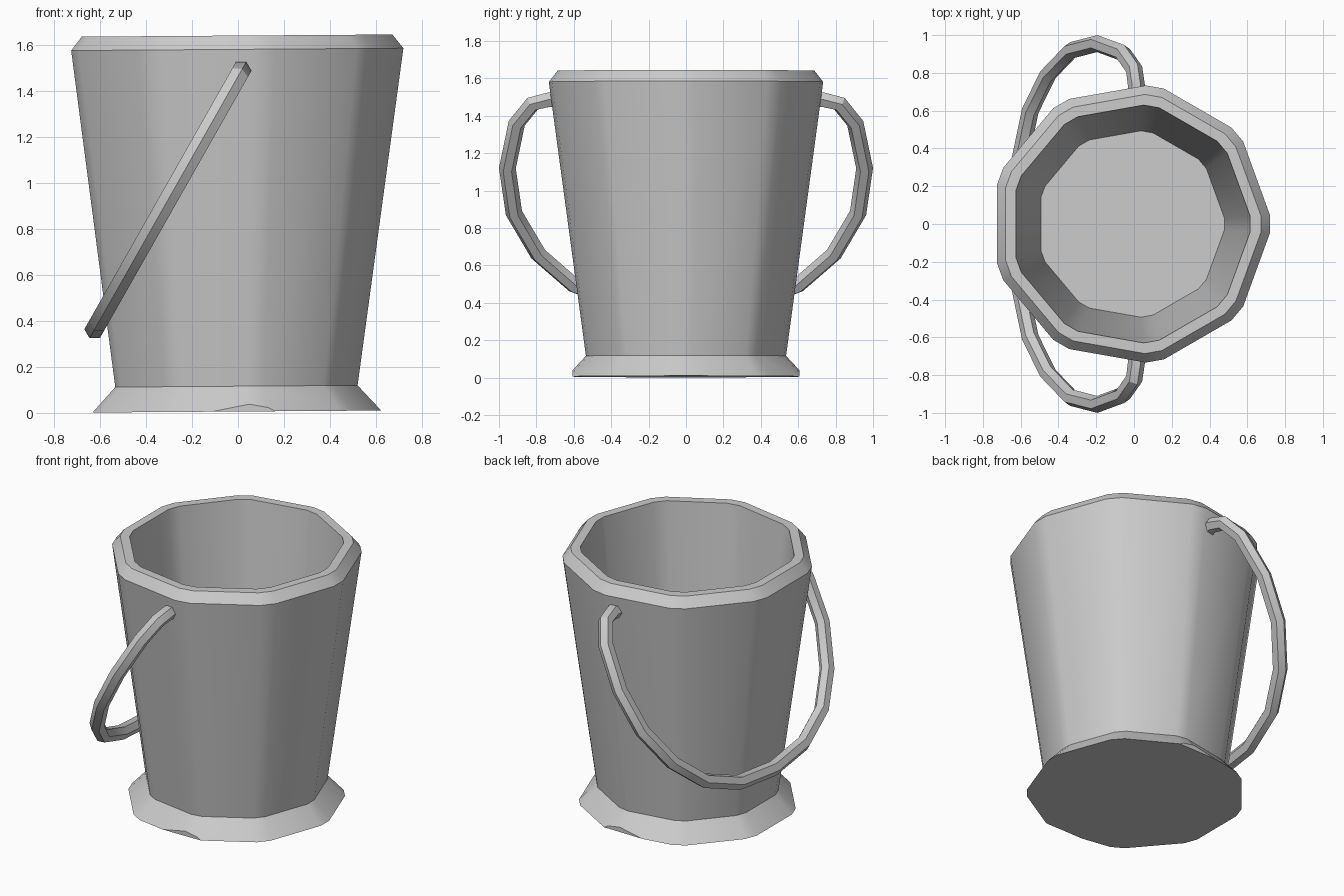
import bpy, bmesh
from math import cos, sin, pi, radians
from mathutils import Vector

cube = bpy.data.objects.get("Cube")
if cube:
    bpy.data.objects.remove(cube, do_unlink=True)

grey = bpy.data.materials.new("grey metal")
grey.use_nodes = True
COLOUR = (0.6, 0.6, 0.6, 1)
grey.diffuse_color = COLOUR
grey.node_tree.nodes["Principled BSDF"].inputs["Base Color"].default_value = COLOUR

SIDES = 9
CENTRE_X = -0.017


def make_object(name, bm):
    bmesh.ops.recalc_face_normals(bm, faces=bm.faces)
    mesh = bpy.data.meshes.new(name)
    bm.to_mesh(mesh)
    bm.free()
    mesh.materials.append(grey)
    obj = bpy.data.objects.new(name, mesh)
    bpy.context.collection.objects.link(obj)
    bpy.ops.object.select_all(action="DESELECT")
    obj.select_set(True)
    bpy.context.view_layer.objects.active = obj
    bpy.ops.object.shade_smooth_by_angle(angle=radians(30))
    return obj


def polygon_ring(bm, radius, z):
    """Nine-sided ring with narrowly cut corners, leaning very slightly."""
    corners = [Vector((radius * cos(2 * pi * i / SIDES), radius * sin(2 * pi * i / SIDES), z))
               for i in range(SIDES)]
    ring = []
    for i, corner in enumerate(corners):
        following = corners[(i + 1) % SIDES]
        for share in (0.1, 0.9):
            p = corner.lerp(following, share)
            p.x += CENTRE_X
            p.z += 0.006 + 0.007 * p.x
            ring.append(bm.verts.new(p))
    return ring


def bridge(bm, rings):
    for a, b in zip(rings, rings[1:]):
        n = len(a)
        for i in range(n):
            bm.faces.new((a[i], a[(i + 1) % n], b[(i + 1) % n], b[i]))


# Bucket: outer wall, sloped rim, inner wall and floor
bm = bmesh.new()
profile = [(0.55, 0.11), (0.754, 1.575), (0.705, 1.635), (0.647, 1.635), (0.507, 0.15)]
rings = [polygon_ring(bm, r, z) for r, z in profile]
bridge(bm, rings)
bm.faces.new(rings[-1])
make_object("bucket_body", bm)

# Flared foot, trimmed flat at the front and back
bm = bmesh.new()
rings = [polygon_ring(bm, 0.655, 0.0), polygon_ring(bm, 0.55, 0.11)]
bridge(bm, rings)
bm.faces.new(rings[0])
for side in (-1, 1):
    cut = bmesh.ops.bisect_plane(bm, geom=bm.verts[:] + bm.edges[:] + bm.faces[:],
                                 plane_co=(0, side * 0.608, 0), plane_no=(0, side, 0),
                                 clear_outer=True)
    edges = [e for e in cut["geom_cut"] if isinstance(e, bmesh.types.BMEdge)]
    bmesh.ops.holes_fill(bm, edges=edges, sides=0)
make_object("bucket_foot", bm)

# Hanging handle: six-sided bar swept along a mirrored path in a tilted plane
half = [(0.67, 1.475), (0.73, 1.487), (0.82, 1.465), (0.905, 1.36), (0.955, 1.12),
        (0.92, 0.88), (0.79, 0.66), (0.6, 0.495), (0.33, 0.395)]
path_yz = half + [(0, 0.364)] + [(-y, z) for y, z in reversed(half)]
SLOPE = 0.567
path = [Vector((0.015 - SLOPE * (1.49 - z), y, z)) for y, z in path_yz]
plane_normal = Vector((1, 0, -SLOPE)).normalized()

bm = bmesh.new()
rings = []
for i, p in enumerate(path):
    before, after = path[max(i - 1, 0)], path[min(i + 1, len(path) - 1)]
    outward = (after - before).normalized().cross(plane_normal)
    rings.append([bm.verts.new(p + 0.045 * (cos(k * pi / 3) * outward
                                            + sin(k * pi / 3) * plane_normal))
                  for k in range(6)])
bridge(bm, rings)
bm.faces.new(rings[0])
bm.faces.new(rings[-1])
make_object("handle", bm)
